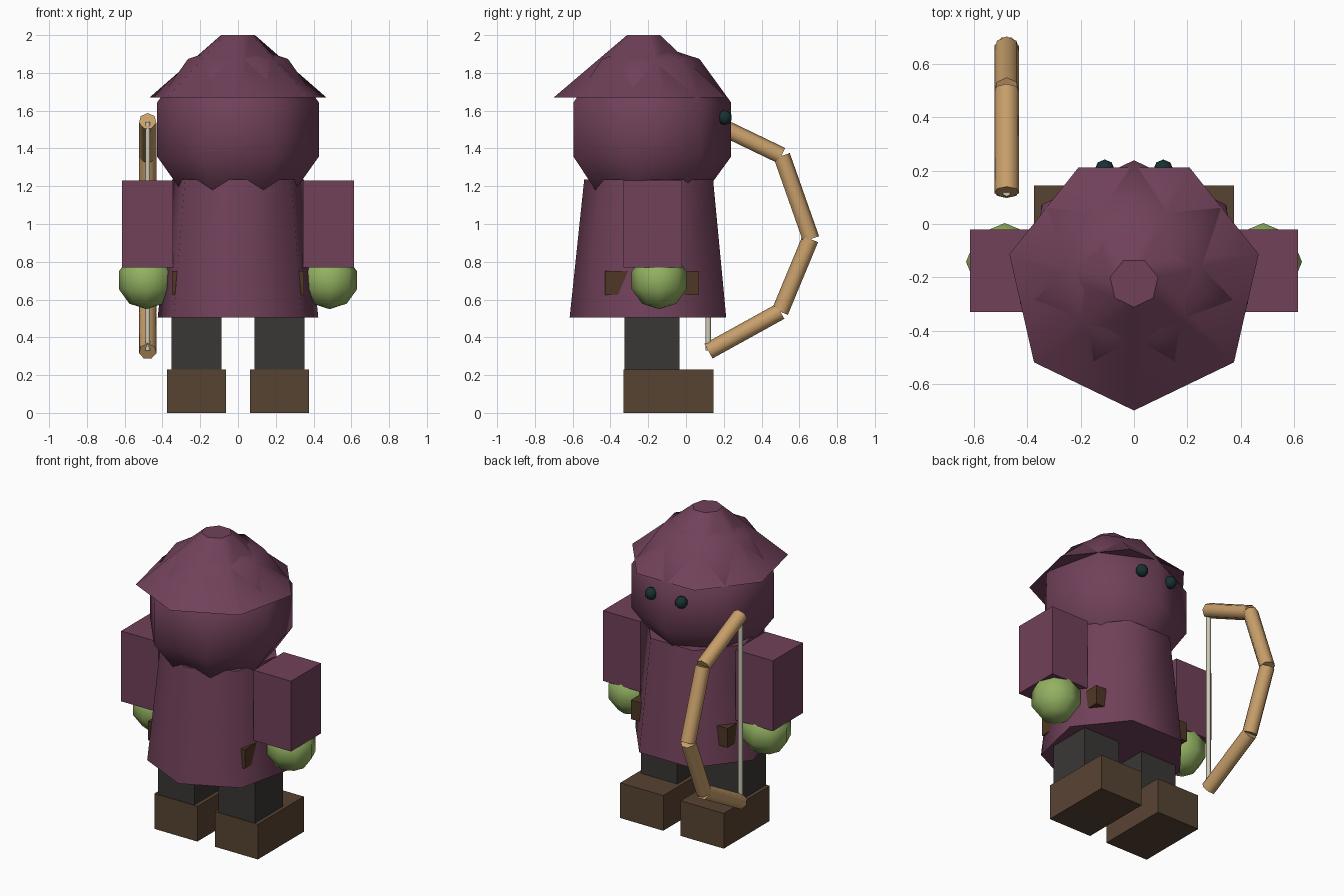
import bpy, bmesh, math
from mathutils import Vector, Matrix

if "Cube" in bpy.data.objects:
    bpy.data.objects.remove(bpy.data.objects["Cube"])


def material(name, r, g, b):
    m = bpy.data.materials.new(name)
    m.diffuse_color = [(c / 255) ** 2.2 for c in (r, g, b)] + [1]
    m.use_nodes = True
    m.node_tree.nodes["Principled BSDF"].inputs["Base Color"].default_value = m.diffuse_color
    return m


CLOTH = material("purple_cloth", 112, 67, 90)
SKIN = material("green_skin", 146, 176, 98)
TROUSER = material("charcoal", 60, 58, 56)
LEATHER = material("boot_leather", 88, 69, 54)
POUCH = material("pouch_leather", 80, 58, 42)
WOOD = material("bow_wood", 198, 157, 106)
CORD = material("bow_cord", 205, 200, 180)
EYE = material("eye_dark", 30, 52, 54)


def finish(name, bm, mat):
    bmesh.ops.recalc_face_normals(bm, faces=bm.faces[:])
    me = bpy.data.meshes.new(name)
    bm.to_mesh(me)
    bm.free()
    me.materials.append(mat)
    ob = bpy.data.objects.new(name, me)
    bpy.context.collection.objects.link(ob)
    return ob


def revolve(name, profile, sides, mat, matrix, start=90):
    """Turn an (r, z) profile around z: smooth sides, flat caps, r = 0 is a pole."""
    bm = bmesh.new()
    rings = []
    for r, z in profile:
        n = sides if r > 1e-6 else 1
        angles = [math.radians(start) + math.tau * i / sides for i in range(n)]
        rings.append([bm.verts.new((r * math.cos(a), r * math.sin(a), z)) for a in angles])
    for a, b in zip(rings, rings[1:]):
        for i in range(sides):
            j = i + 1
            quad = [a[i % len(a)], a[j % len(a)], b[j % len(b)], b[i % len(b)]]
            bm.faces.new(list(dict.fromkeys(quad))).smooth = True
    for ring in (rings[0], rings[-1]):
        if len(ring) > 2:
            bm.faces.new(ring)
    bm.transform(matrix)
    return finish(name, bm, mat)


def ball(name, radius, sides, centre, mat):
    lat = [math.radians(a) for a in (-90, -54, -18, 18, 54, 90)]
    prof = [(radius * math.cos(a), radius * math.sin(a)) for a in lat]
    return revolve(name, prof, sides, mat, Matrix.Translation(centre))


def box(name, lo, hi, mat):
    lo, hi = Vector(lo), Vector(hi)
    bm = bmesh.new()
    size = Matrix.Diagonal([abs(c) for c in hi - lo] + [1])
    bmesh.ops.create_cube(bm, size=1, matrix=Matrix.Translation((lo + hi) / 2) @ size)
    return finish(name, bm, mat)


def rod(name, a, b, radius, sides, mat):
    a, b = Vector(a), Vector(b)
    m = Matrix.Translation(a) @ (b - a).to_track_quat('Z', 'Y').to_matrix().to_4x4()
    return revolve(name, [(radius, 0), (radius, (b - a).length)], sides, mat, m)


# Robe, head and hat
revolve("robe", [(0.436, 0.505), (0.359, 1.235)], 7, CLOTH,
        Matrix.Translation((0, -0.18, 0)), -90)
ball("head", 0.462, 7, (0, -0.2, 1.5), CLOTH)
revolve("hat", [(0.48, 1.67), (0.092, 2.0)], 7, CLOTH,
        Matrix.Translation((0, -0.22, 0)), -90)

# Paired parts
for side, s in (("left", -1), ("right", 1)):
    box(side + "_boot", (s * 0.063, -0.33, 0), (s * 0.375, 0.145, 0.23), LEATHER)
    box(side + "_leg", (s * 0.088, -0.325, 0.22), (s * 0.352, -0.035, 0.54), TROUSER)
    box(side + "_sleeve", (s * 0.345, -0.33, 0.77), (s * 0.615, -0.02, 1.23), CLOTH)
    ball(side + "_hand", 0.153, 8, (s * 0.485, -0.142, 0.702), SKIN)
    box(side + "_pouch", (s * 0.22, -0.43, 0.625), (s * 0.35, 0.07, 0.75), POUCH)
    ball(side + "_eye", 0.039, 8, (s * 0.11, 0.205, 1.563), EYE)

# Bow: four straight limbs and a string
BX = -0.478
path = [(0.12, 0.325), (0.50, 0.535), (0.66, 0.92), (0.505, 1.36), (0.12, 1.545)]
for i, (p, q) in enumerate(zip(path, path[1:])):
    rod(f"bow_limb_{i + 1}", (BX, *p), (BX, *q), 0.047, 7, WOOD)
rod("bow_string", (BX, 0.118, 0.33), (BX, 0.118, 1.54), 0.015, 6, CORD)
